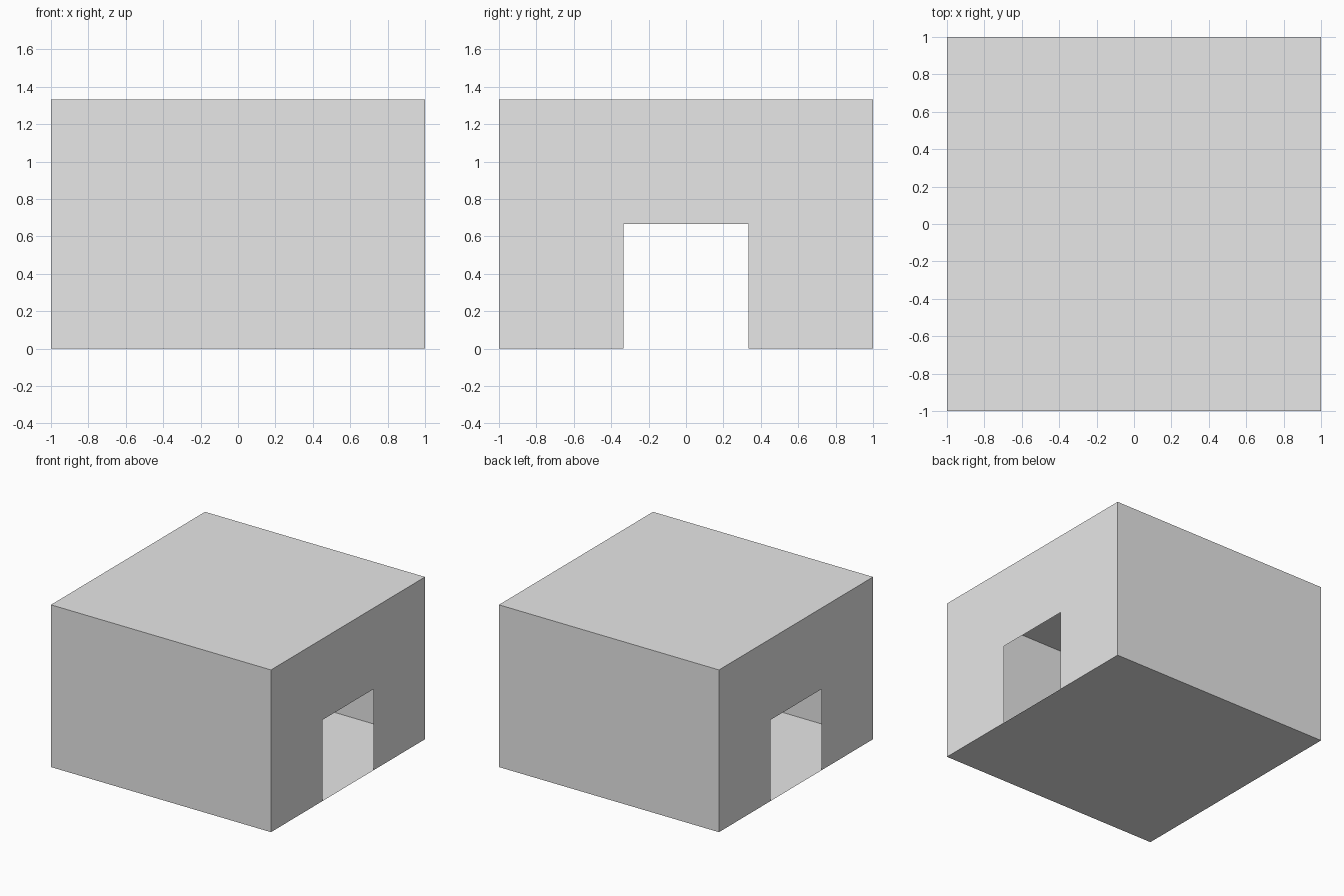
import bpy, bmesh

default_cube = bpy.data.objects.get("Cube")
if default_cube:
    bpy.data.objects.remove(default_cube)

HALF = 1.0          # half the footprint
HEIGHT = 1.333
DOOR_HALF = 0.333   # half the doorway width
DOOR_TOP = 0.667

grey = bpy.data.materials.new("plain_grey")
grey.use_nodes = True
colour = (0.8, 0.8, 0.8, 1)
grey.diffuse_color = colour
grey.node_tree.nodes["Principled BSDF"].inputs["Base Color"].default_value = colour


def panel(name, points):
    """Flat sheet through the given corners, wound outward."""
    mesh = bpy.data.meshes.new(name)
    bm = bmesh.new()
    bm.faces.new([bm.verts.new(p) for p in points])
    bm.to_mesh(mesh)
    bm.free()
    mesh.materials.append(grey)
    obj = bpy.data.objects.new(name, mesh)
    bpy.context.collection.objects.link(obj)
    return obj


# Floor and roof sheets
square = [(-HALF, -HALF), (HALF, -HALF), (HALF, HALF), (-HALF, HALF)]
panel("roof", [(x, y, HEIGHT) for x, y in square])
panel("floor", [(x, y, 0) for x, y in reversed(square)])

# Solid front and back walls
for name, side in (("front_wall", -1), ("back_wall", 1)):
    x, y = side * HALF, side * HALF
    panel(name, [(x, y, 0), (-x, y, 0), (-x, y, HEIGHT), (x, y, HEIGHT)])

# Side walls, each with an open doorway in the middle
arch = [(-HALF, 0), (-DOOR_HALF, 0), (-DOOR_HALF, DOOR_TOP), (DOOR_HALF, DOOR_TOP),
        (DOOR_HALF, 0), (HALF, 0), (HALF, HEIGHT), (-HALF, HEIGHT)]
for name, side in (("left_door_wall", 1), ("right_door_wall", -1)):
    panel(name, [(side * HALF, side * y, z) for y, z in arch])
